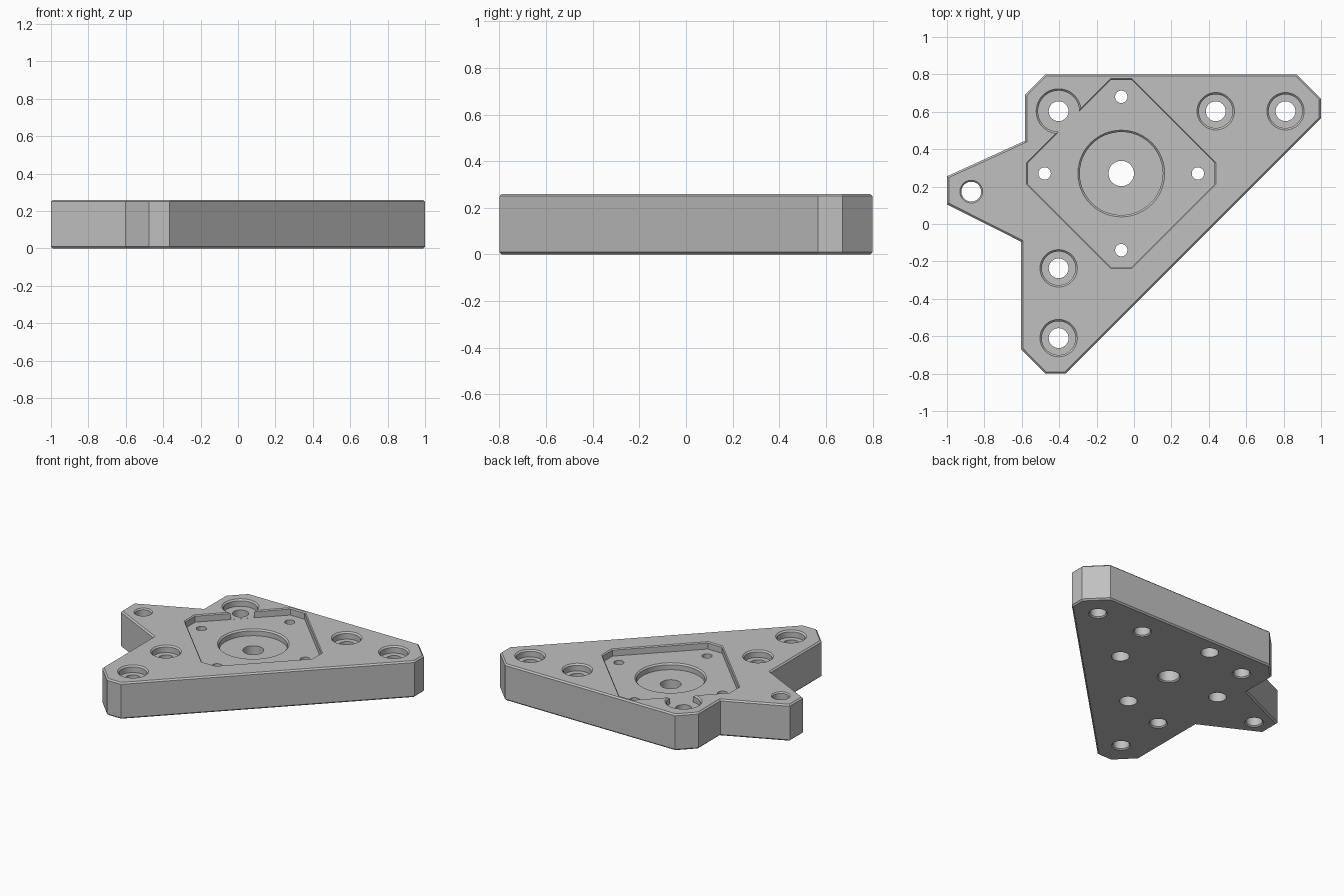
import bpy, bmesh, math

cube = bpy.data.objects.get("Cube")
if cube:
    bpy.data.objects.remove(cube, do_unlink=True)

TOP = 0.26        # plate thickness
CH = 0.01         # chamfer width
FLOOR = TOP - 0.05  # pocket floor
HUB = (-0.068, 0.27)

grey = bpy.data.materials.new("machined grey")
grey.use_nodes = True
colour = (0.53, 0.53, 0.53, 1)
grey.diffuse_color = colour
grey.node_tree.nodes["Principled BSDF"].inputs["Base Color"].default_value = colour


def add_object(name, bm):
    bmesh.ops.recalc_face_normals(bm, faces=bm.faces)
    mesh = bpy.data.meshes.new(name)
    bm.to_mesh(mesh)
    bm.free()
    mesh.materials.append(grey)
    obj = bpy.data.objects.new(name, mesh)
    bpy.context.collection.objects.link(obj)
    return obj


def loft(name, rings):
    """Closed solid through stacked rings of equal point count."""
    bm = bmesh.new()
    loops = [[bm.verts.new(p) for p in ring] for ring in rings]
    for a, b in zip(loops, loops[1:]):
        for i in range(len(a)):
            j = (i + 1) % len(a)
            bm.faces.new((a[i], a[j], b[j], b[i]))
    bm.faces.new(loops[0])
    bm.faces.new(loops[-1])
    return add_object(name, bm)


def lathe(name, centre, profile, sides=48):
    """Round solid from (radius, height) pairs."""
    angles = [math.tau * i / sides for i in range(sides)]
    return loft(name, [[(centre[0] + r * math.cos(a), centre[1] + r * math.sin(a), z)
                        for a in angles] for r, z in profile])


def cut(body, cutter):
    cutter.hide_render = True
    mod = body.modifiers.new("cut", "BOOLEAN")
    mod.operation = "DIFFERENCE"
    mod.solver = "EXACT"
    mod.object = cutter
    bpy.context.view_layer.objects.active = body
    bpy.ops.object.modifier_apply(modifier=mod.name)
    bpy.data.objects.remove(cutter, do_unlink=True)


def recess(centre, radius, top, depth):
    """Round recess with a chamfered rim."""
    cut(body, lathe("recess_cutter", centre,
                    [(radius - CH, top - depth), (radius - CH, top - CH),
                     (radius, top), (radius, top + 0.1)]))


def through_hole(centre, radius, top_chamfer=False):
    """Hole through the plate, chamfered underneath."""
    c = 0.008
    profile = [(radius + c, -0.1), (radius + c, 0), (radius, c)]
    if top_chamfer:
        profile += [(radius, TOP - c), (radius + c, TOP), (radius + c, TOP + 0.1)]
    else:
        profile += [(radius, TOP + 0.1)]
    cut(body, lathe("hole_cutter", centre, profile))


# Plate body with chamfered top and bottom rims
outline = [(-0.475, 0.8), (0.87, 0.8), (1, 0.67), (1, 0.565), (-0.365, -0.8),
           (-0.475, -0.8), (-0.603, -0.67), (-0.603, -0.095), (-1, 0.105),
           (-1, 0.255), (-0.583, 0.445), (-0.583, 0.69)]
body = loft("mounting_plate", [[(x, y, z) for x, y in outline] for z in (0, TOP)])
bm = bmesh.new()
bm.from_mesh(body.data)
rims = [e for e in bm.edges if abs(e.verts[0].co.z - e.verts[1].co.z) < 1e-4]
bmesh.ops.bevel(bm, geom=rims, offset=CH, segments=1, affect="EDGES")
bm.to_mesh(body.data)
bm.free()

# Diamond pocket with clipped corners
LONG, SHORT = 0.507, 0.057
diamond = [(-SHORT, LONG), (SHORT, LONG), (LONG, SHORT), (LONG, -SHORT),
           (SHORT, -LONG), (-SHORT, -LONG), (-LONG, -SHORT), (-LONG, SHORT)]
levels = [(0.985, FLOOR), (0.985, TOP - 0.007), (1, TOP), (1, TOP + 0.1)]
cut(body, loft("pocket_cutter", [[(HUB[0] + s * x, HUB[1] + s * y, z)
                                  for x, y in diamond] for s, z in levels]))

# Central recess and bore
recess(HUB, 0.232, FLOOR, 0.045)
through_hole(HUB, 0.068)

# Four screw holes around the hub, wider from below
for dx, dy in ((1, 0), (-1, 0), (0, 1), (0, -1)):
    spot = (HUB[0] + 0.41 * dx, HUB[1] + 0.41 * dy)
    cut(body, lathe("screw_cutter", spot,
                    [(0.058, -0.1), (0.058, 0.1), (0.033, 0.1), (0.033, TOP + 0.1)]))

# Counterbored holes along both arms
for spot in ((0.437, 0.603), (0.81, 0.603), (-0.403, -0.237), (-0.403, -0.61)):
    recess(spot, 0.1, TOP, 0.05)
    through_hole(spot, 0.053)

# Corner counterbore that opens into the pocket
corner = (-0.403, 0.603)
recess(corner, 0.12, TOP, 0.0495)
through_hole(corner, 0.053)

# Plain hole in the side tab
through_hole((-0.87, 0.173), 0.053, top_chamfer=True)

bpy.ops.object.select_all(action="DESELECT")
body.select_set(True)
bpy.context.view_layer.objects.active = body
bpy.ops.object.shade_smooth_by_angle(angle=math.radians(25))
